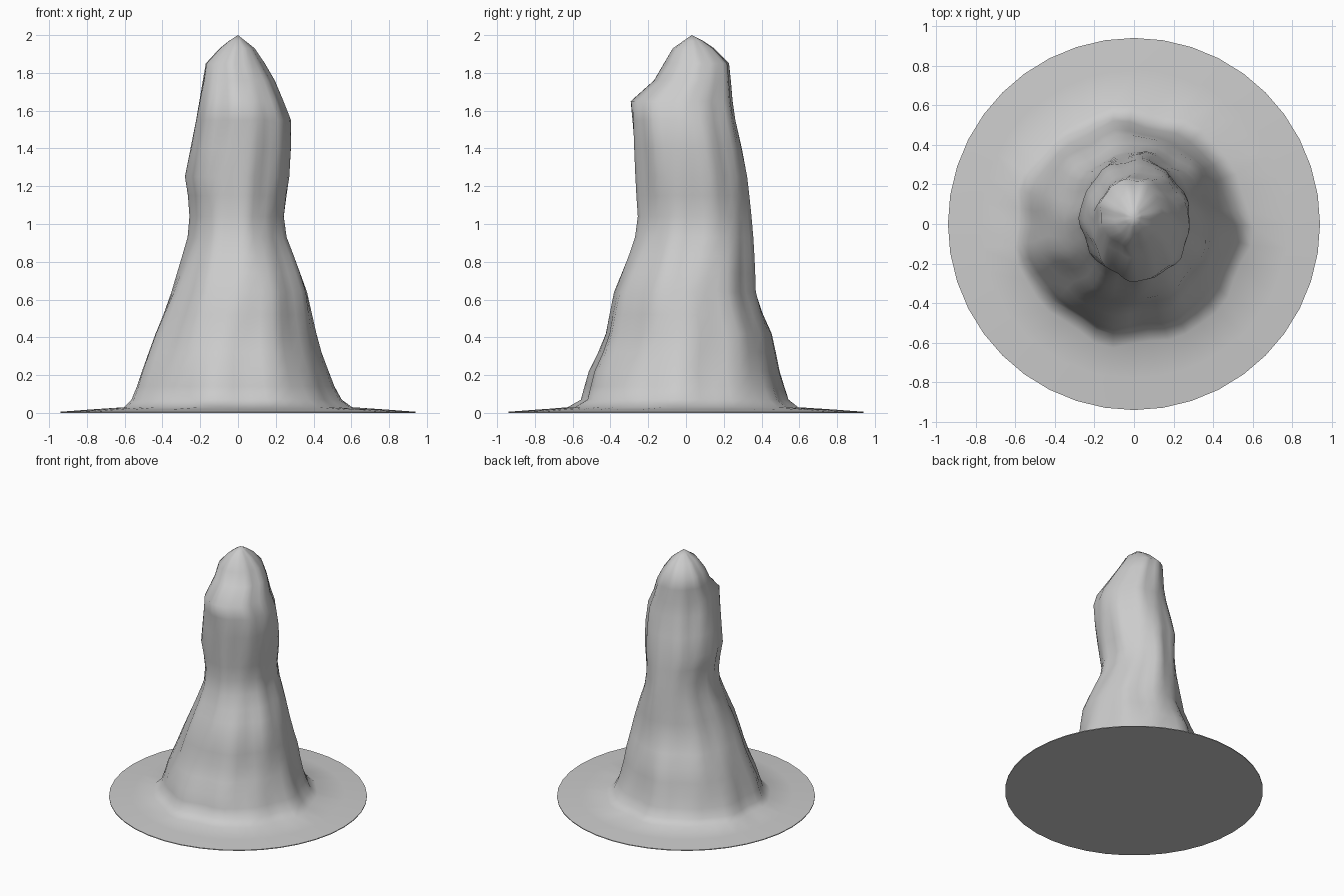
import bpy, bmesh, math

if "Cube" in bpy.data.objects:
    bpy.data.objects.remove(bpy.data.objects["Cube"])

SEG = 40

# silhouettes as (height, reach) read on four sides
RIGHT = [(.03, .6), (.06, .55), (.15, .5), (.35, .43), (.65, .375), (.8, .32), (.95, .26), (1.08, .25),
         (1.2, .28), (1.4, .29), (1.55, .285), (1.75, .2), (1.92, .1), (2, 0)]
LEFT = [(.03, .62), (.08, .57), (.2, .53), (.42, .45), (.65, .355), (.92, .265), (1.08, .25),
        (1.25, .28), (1.55, .23), (1.85, .175), (1.95, .08), (2, 0)]
BACK = [(.03, .6), (.06, .55), (.2, .5), (.43, .455), (.6, .38), (.95, .355), (1.3, .325),
        (1.57, .265), (1.85, .23), (1.95, .13), (2, .03)]
FRONT = [(.03, .63), (.07, .56), (.22, .52), (.38, .445), (.63, .395), (.83, .31), (.95, .265),
         (1.03, .255), (1.65, .295), (1.76, .17), (1.93, .07), (2, -.03)]


def reach(table, z):
    for (z0, r0), (z1, r1) in zip(table, table[1:]):
        if z <= z1:
            return r0 + (r1 - r0) * max(0, (z - z0) / (z1 - z0))
    return table[-1][1]


def ring(bm, z):
    r, l, b, f = (reach(t, z) for t in (RIGHT, LEFT, BACK, FRONT))
    cx, cy = (r - l) / 2, (b - f) / 2
    hx, hy = (r + l) / 2, (b + f) / 2
    verts = []
    for i in range(SEG):
        a = math.tau * i / SEG
        # worn, uneven vertical furrows
        n = 1 + .02 * math.cos(7 * a + 3 * z) + .018 * math.cos(11 * a - 4 * z + 1)
        n -= .025
        verts.append(bm.verts.new((cx + hx * n * math.cos(a), cy + hy * n * math.sin(a), z)))
    return verts


def flat_ring(bm, radius, z):
    return [bm.verts.new((radius * math.cos(math.tau * i / SEG),
                          radius * math.sin(math.tau * i / SEG), z)) for i in range(SEG)]


# round foot plate flowing into a tall weathered rock spire
bm = bmesh.new()
rings = [flat_ring(bm, .94, 0), flat_ring(bm, .94, .006), flat_ring(bm, .78, .018)]
heights = [.03, .07, .14, .22, .32, .42, .52, .64, .74, .83, .93, 1.04, 1.15, 1.25, 1.4,
           1.55, 1.65, 1.76, 1.85, 1.93, 1.97]
rings += [ring(bm, z) for z in heights]
for a, b in zip(rings, rings[1:]):
    for i in range(SEG):
        j = (i + 1) % SEG
        bm.faces.new((a[i], a[j], b[j], b[i]))
tip = bm.verts.new((0, .03, 2))
for i in range(SEG):
    bm.faces.new((rings[-1][i], rings[-1][(i + 1) % SEG], tip))
bm.faces.new(list(reversed(rings[0])))
mesh = bpy.data.meshes.new("rock_spire")
bm.to_mesh(mesh)
bm.free()
spire = bpy.data.objects.new("rock_spire", mesh)
bpy.context.collection.objects.link(spire)
bpy.context.view_layer.objects.active = spire
spire.select_set(True)
bpy.ops.object.shade_smooth_by_angle(angle=math.radians(75))
